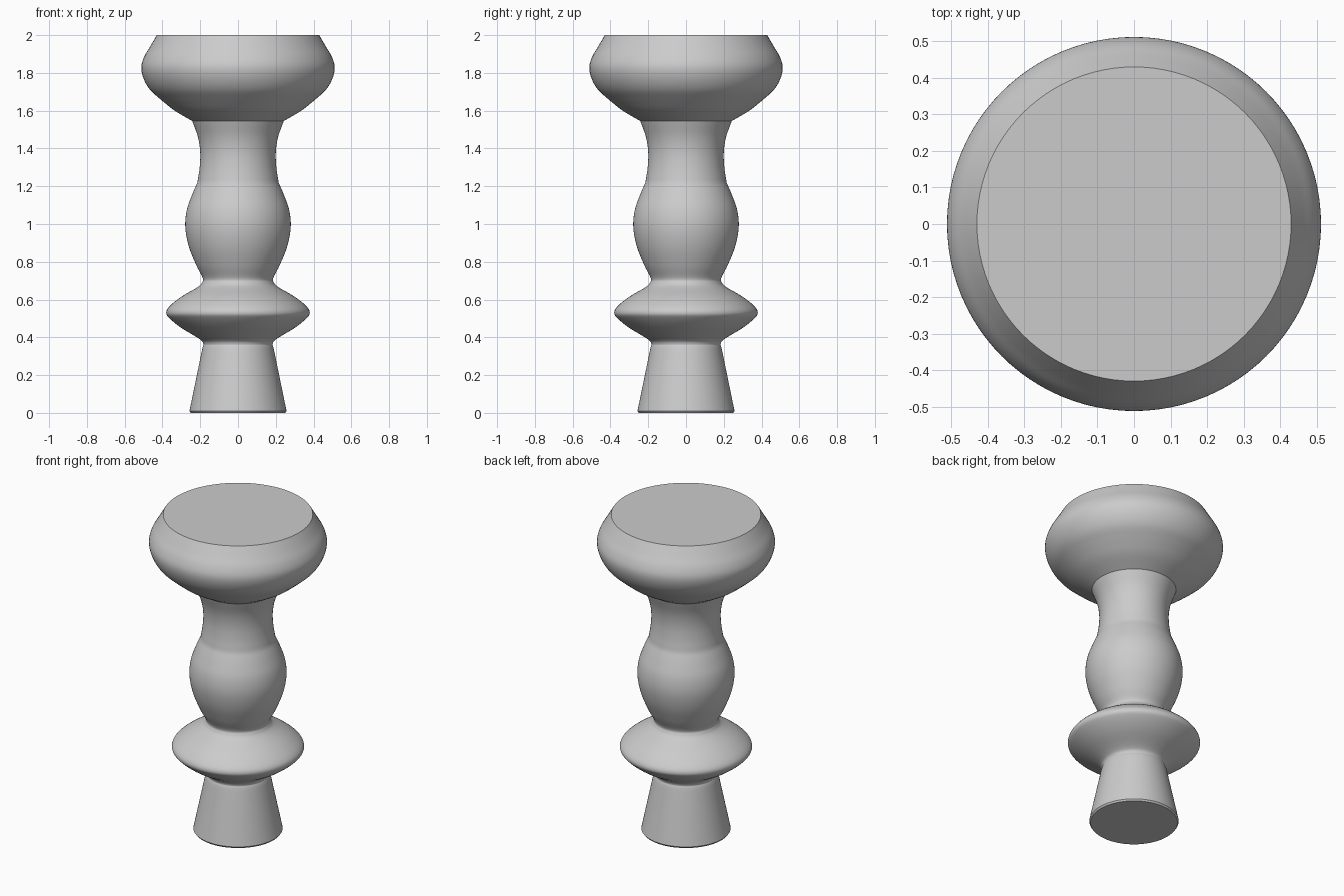
import bpy, bmesh, math
from mathutils import Vector

if "Cube" in bpy.data.objects:
    bpy.data.objects.remove(bpy.data.objects["Cube"])

SIDES = 96

# Profile runs (radius, z), each smooth; creases fall where runs meet
RUNS = [
    [(0.25, 0.0), (0.257, 0.01)],
    [(0.257, 0.01), (0.222, 0.18), (0.19, 0.335), (0.183, 0.365), (0.205, 0.392),
     (0.30, 0.45), (0.362, 0.50), (0.38, 0.53), (0.362, 0.565), (0.30, 0.615),
     (0.215, 0.665), (0.19, 0.69), (0.187, 0.715), (0.22, 0.78), (0.26, 0.88),
     (0.279, 0.98), (0.272, 1.07), (0.245, 1.15), (0.215, 1.22)],
    [(0.215, 1.22), (0.203, 1.30), (0.20, 1.38), (0.212, 1.46), (0.242, 1.545)],
    [(0.242, 1.545), (0.335, 1.60), (0.405, 1.655)],
    [(0.405, 1.655), (0.465, 1.71), (0.50, 1.77), (0.512, 1.83), (0.497, 1.885),
     (0.465, 1.94), (0.43, 2.0)],
]


def smooth_run(points, steps=5):
    """Catmull-Rom curve through the points."""
    p = [Vector(q) for q in points]
    p = [2 * p[0] - p[1]] + p + [2 * p[-1] - p[-2]]
    out = []
    for a, b, c, d in zip(p, p[1:], p[2:], p[3:]):
        for i in range(steps):
            t = i / steps
            out.append(0.5 * (2 * b + (c - a) * t + (2 * a - 5 * b + 4 * c - d) * t ** 2
                              + (3 * b - a - 3 * c + d) * t ** 3))
    return out


profile = [pt for run in RUNS for pt in smooth_run(run, 5 if len(run) > 2 else 1)]
profile.append(Vector(RUNS[-1][-1]))

# Turned column, lathed around z with flat caps
bm = bmesh.new()
rings = [[bm.verts.new((r * math.cos(2 * math.pi * k / SIDES),
                        r * math.sin(2 * math.pi * k / SIDES), z))
          for k in range(SIDES)] for r, z in profile]
for lo, hi in zip(rings, rings[1:]):
    for k in range(SIDES):
        n = (k + 1) % SIDES
        bm.faces.new((lo[k], lo[n], hi[n], hi[k]))
bm.faces.new(rings[0][::-1])
bm.faces.new(rings[-1])
mesh = bpy.data.meshes.new("turned_pedestal")
bm.to_mesh(mesh)
bm.free()
pedestal = bpy.data.objects.new("turned_pedestal", mesh)
bpy.context.collection.objects.link(pedestal)
bpy.context.view_layer.objects.active = pedestal
pedestal.select_set(True)
bpy.ops.object.shade_smooth_by_angle(angle=math.radians(35))
